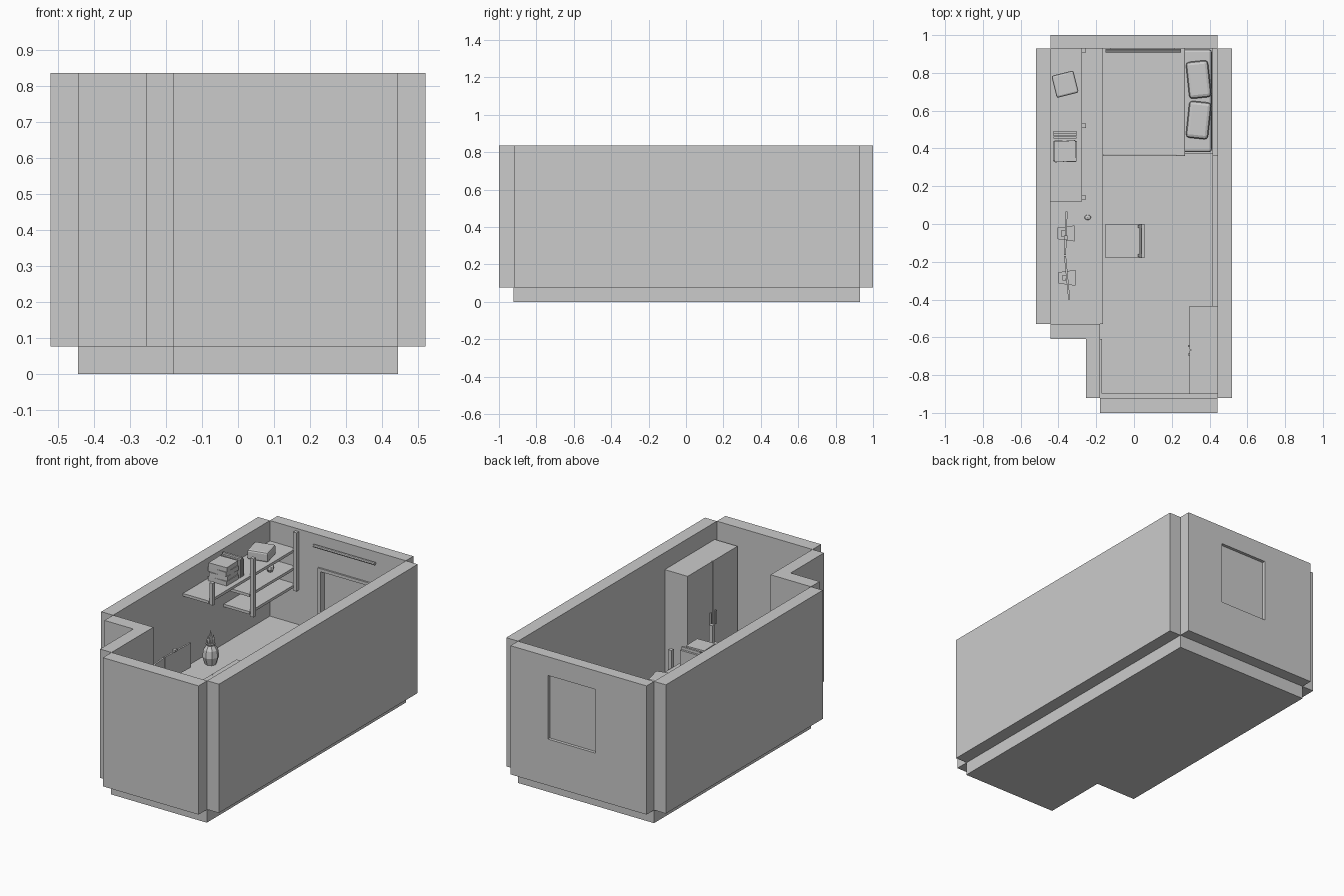
import bpy, bmesh, math
from mathutils import Matrix

if "Cube" in bpy.data.objects:
    bpy.data.objects.remove(bpy.data.objects["Cube"])


def finish(name, bm):
    bmesh.ops.recalc_face_normals(bm, faces=bm.faces[:])
    me = bpy.data.meshes.new(name)
    bm.to_mesh(me)
    bm.free()
    ob = bpy.data.objects.new(name, me)
    bpy.context.collection.objects.link(ob)
    return ob


def box(name, x0, x1, y0, y1, z0, z1, rot=0, bevel=0):
    bm = bmesh.new()
    bmesh.ops.create_cube(bm, size=1)
    bmesh.ops.scale(bm, vec=(x1 - x0, y1 - y0, z1 - z0), verts=bm.verts)
    ob = finish(name, bm)
    ob.location = ((x0 + x1) / 2, (y0 + y1) / 2, (z0 + z1) / 2)
    ob.rotation_euler.z = math.radians(rot)
    if bevel:
        m = ob.modifiers.new("bevel", "BEVEL")
        m.width, m.segments = bevel, 2
    return ob


def prism(name, pts, z0, z1):
    bm = bmesh.new()
    f = bm.faces.new([bm.verts.new((x, y, z0)) for x, y in pts])
    r = bmesh.ops.extrude_face_region(bm, geom=[f])
    top = [v for v in r["geom"] if isinstance(v, bmesh.types.BMVert)]
    bmesh.ops.translate(bm, vec=(0, 0, z1 - z0), verts=top)
    return finish(name, bm)


def lathe(name, profile, loc, sides=8):
    bm = bmesh.new()
    vs = [bm.verts.new((r, 0, z)) for r, z in profile]
    es = [bm.edges.new(p) for p in zip(vs, vs[1:])]
    bmesh.ops.spin(bm, geom=vs + es, axis=(0, 0, 1), cent=(0, 0, 0),
                   angle=math.tau, steps=sides)
    bmesh.ops.remove_doubles(bm, verts=bm.verts, dist=1e-5)
    ob = finish(name, bm)
    ob.location = loc
    return ob


def cut(target, *dims):
    c = box("cutter", *dims)
    c.hide_render = True
    c.hide_set(True)
    m = target.modifiers.new("cut", "BOOLEAN")
    m.object, m.solver = c, "EXACT"


# Room shell: L-shaped floor and separate wall slabs
F, T = 0.077, 0.835
prism("floor", [(-.443, -.53), (-.18, -.53), (-.18, -.923), (.443, -.923),
                (.443, .93), (-.443, .93)], 0, F)
box("left_wall", -.52, -.443, -.53, .93, F, T)
box("right_wall", .443, .52, -.92, .93, F, T)
box("front_wall", -.18, .443, -1, -.92, F, T)
box("recess_front_wall", -.443, -.18, -.61, -.53, F, T)
box("recess_side_wall", -.255, -.18, -.92, -.53, F, T)
back = box("back_wall", -.443, .443, .93, 1, F, T)

# Window: shallow recess outside, framed opening inside
cut(back, -.11, .20, .982, 1.05, .35, .725)
cut(back, -.11, .20, .90, .960, .35, .63)
for n, d in {"left": (-.125, -.107, .34, .645), "right": (.197, .215, .34, .645),
             "top": (-.107, .197, .627, .645), "sill": (-.107, .197, .34, .353)}.items():
    box("window_frame_" + n, d[0], d[1], .92, .955, d[2], d[3])

# Curtain rod
bm = bmesh.new()
bmesh.ops.create_cone(bm, cap_ends=True, segments=8, radius1=.009, radius2=.009, depth=.40,
                      matrix=Matrix.Translation((.05, .918, .77)) @ Matrix.Rotation(math.pi / 2, 4, "Y"))
finish("curtain_rod", bm)

# Baseboards
box("right_baseboard", .415, .443, -.435, .36, F, .12)
box("front_baseboard", -.18, .443, -.92, -.897, F, .12)
box("recess_baseboard", -.18, -.17, -.897, -.61, F, .12)

# Wardrobe with two doors and handles
box("wardrobe", .302, .443, -.9, -.435, F, .735)
for i, (a, b, h) in enumerate([(-.9, -.669, -.69), (-.665, -.435, -.645)]):
    box(f"wardrobe_door_{i}", .294, .302, a, b, .09, .735)
    box(f"wardrobe_handle_{i}", .286, .294, h - .005, h + .005, .36, .44)

# Long desk along the left wall
box("desk_top", -.443, -.165, -.53, .93, .25, .272)
for i, y in enumerate([-.53, .12, .34]):
    box(f"desk_panel_{i}", -.435, -.18, y, y + .02, F, .25)

# Shelves and posts on the left wall
for i, (y0, z) in enumerate([(.12, .715), (.5, .61), (.5, .507)]):
    box(f"shelf_{i}", -.443, -.275, y0, .93, z - .016, z)
for i, (y, z0) in enumerate([(.14, .69), (.52, .475), (.92, .475)]):
    box(f"shelf_post_{i}", -.277, -.255, y - .011, y + .011, z0, .82)

# Things on the shelves
box("storage_box", -.425, -.305, .68, .80, .715, .772, 14, .01)
for i, (r, w) in enumerate([(0, .12), (4, .115), (-3, .12), (2, .116)]):
    box(f"stacked_book_{i}", -.365 - w / 2, -.365 + w / 2, .33, .44,
        .715 + i * .027, .741 + i * .027, r)
for i, h in enumerate([.105, .115, .10]):
    box(f"upright_book_{i}", -.427, -.305, .452 + i * .014, .464 + i * .014, .715, .715 + h)
lathe("small_pot", [(0, 0), (.013, 0), (.022, .018), (.02, .034), (.01, .045), (0, .045)],
      (-.35, .8, .61))

# Vase with stems on the desk
lathe("vase", [(0, 0), (.032, 0), (.046, .045), (.04, .085), (.024, .11), (.028, .12), (0, .115)],
      (-.36, .26, .272))
for i, (dx, dy, h) in enumerate([(0, 0, .085), (.012, .008, .06), (-.008, -.012, .055)]):
    lathe(f"stem_{i}", [(0, 0), (.006, 0), (.009, h * .5), (0, h)], (-.36 + dx, .26 + dy, .385), 5)

# Two angled monitors on stands, a camera and a mouse
for i, (a, b) in enumerate([((-.357, .065), (-.365, -.165)), ((-.365, -.17), (-.343, -.4))]):
    cx, cy = (a[0] + b[0]) / 2, (a[1] + b[1]) / 2
    L = math.dist(a, b)
    ang = math.degrees(math.atan2(a[0] - b[0], b[1] - a[1]))
    ang = ang - 180 if ang > 90 else ang + 180 if ang < -90 else ang
    box(f"monitor_{i}", cx - .005, cx + .005, cy - L / 2, cy + L / 2, .325, .47, ang)
    prism(f"monitor_base_{i}", [(cx - .045, cy - .03), (cx + .045, cy - .042),
                                (cx + .045, cy + .042), (cx - .045, cy + .03)], .272, .28)
    box(f"monitor_neck_{i}", cx - .025, cx - .005, cy - .015, cy + .015, .28, .40)
box("camera", -.37, -.352, -.085, -.06, .47, .482)
mouse = lathe("mouse", [(0, 0), (.014, 0), (.012, .008), (0, .012)], (-.245, .035, .272), 12)
mouse.scale.x = 1.25

# Chair
box("chair_seat", -.15, .04, -.18, 0, .18, .20)
for i in range(4):
    x, y = (-.14, .02)[i % 2], (-.17, -.025)[i // 2]
    box(f"chair_leg_{i}", x, x + .016, y, y + .016, F, .18)
for i, y in enumerate([-.175, -.02]):
    box(f"chair_back_post_{i}", .03, .046, y, y + .015, .20, .35).rotation_euler.y = .12
box("chair_backrest", .035, .05, -.18, 0, .27, .35).rotation_euler.y = .12

# Bed with headboard, blanket and pillows
box("bed_frame", -.16, .42, .37, .93, F, .14)
box("mattress", -.155, .412, .38, .925, .14, .205, 0, .015)
box("headboard", .415, .443, .36, .93, F, .27)
box("blanket", -.165, .265, .362, .932, .125, .217, 0, .006)
box("blanket_fold", .225, .27, .36, .934, .21, .224, 0, .004)
for i, (y, r) in enumerate([(.55, -6), (.765, 6)]):
    box(f"pillow_{i}", .283, .401, y - .098, y + .098, .203, .247, r, .018)
